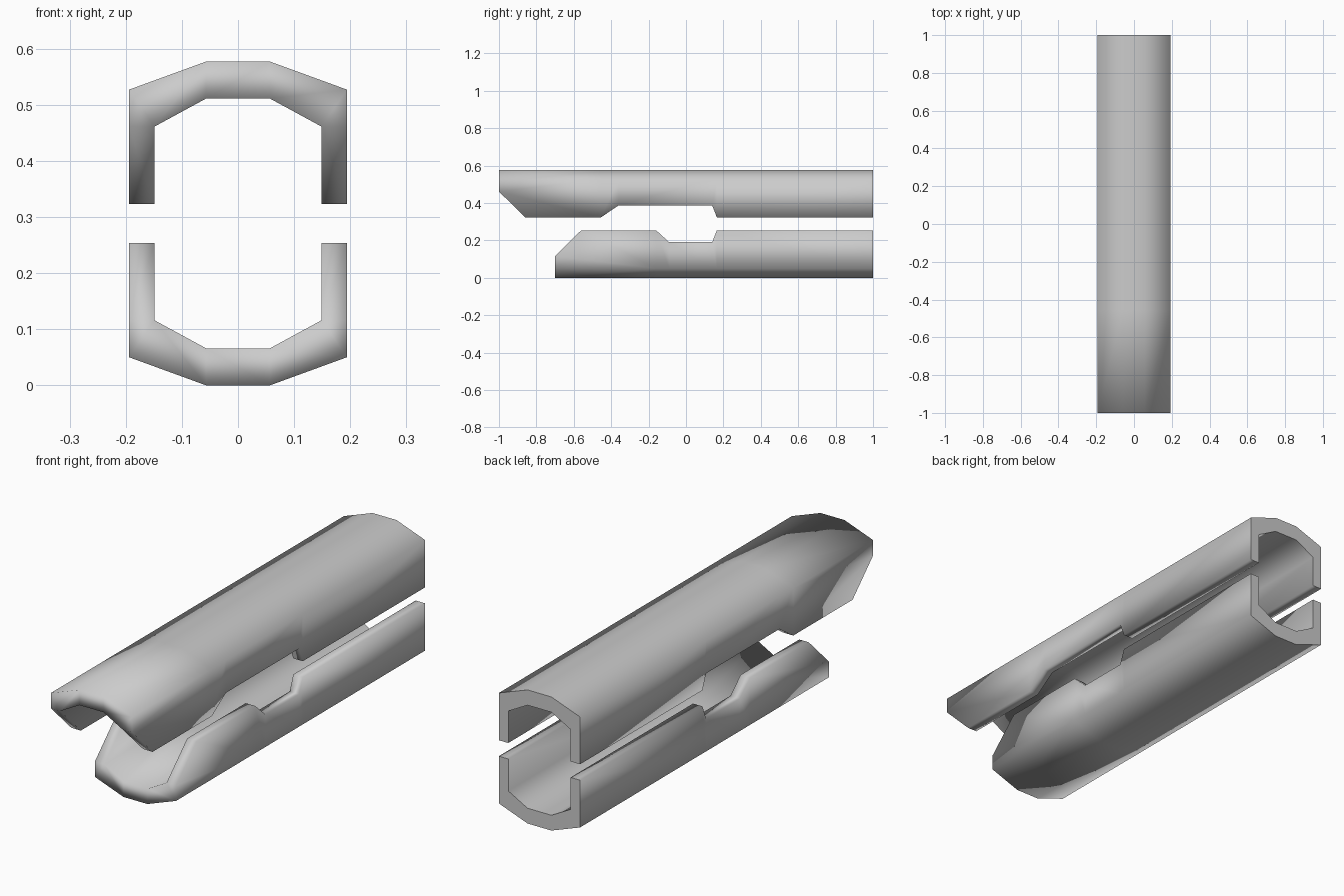
import bpy
import bmesh

if "Cube" in bpy.data.objects:
    bpy.data.objects.remove(bpy.data.objects["Cube"])

TOTAL = 0.577
# Half cross-sections measured from the closed side (x, depth); rim depth varies
OUTER = [(0.194, 0.05), (0.057, 0.0)]
INNER = [(0.149, 0.116), (0.057, 0.066)]


def wall(half, rim):
    right = [(half[0][0], rim)] + half
    return right + [(-x, z) for x, z in reversed(right)]


def shell(name, stations, flip):
    """Loft a channel along y; stations are (y, rim depth)."""
    bm = bmesh.new()
    rings = []
    for y, rim in stations:
        pts = wall(OUTER, rim) + wall(INNER, rim)[::-1]
        rings.append([bm.verts.new((x, y, TOTAL - z if flip else z)) for x, z in pts])
    n = len(rings[0])
    for a, b in zip(rings, rings[1:]):
        for i in range(n):
            j = (i + 1) % n
            bm.faces.new((a[i], a[j], b[j], b[i]))
    # End caps as strips of quads
    for r in (rings[0], rings[-1]):
        for i in range(n // 2 - 1):
            bm.faces.new((r[i], r[i + 1], r[n - 2 - i], r[n - 1 - i]))
    # The front chamfer only cuts the side walls: remove its loop elsewhere
    loop = rings[1]
    edges = [bm.edges.get((loop[i], loop[(i + 1) % n]))
             for i in range(n) if i not in (n // 2 - 1, n - 1)]
    bmesh.ops.dissolve_edges(bm, edges=edges, use_verts=True)
    bmesh.ops.remove_doubles(bm, verts=bm.verts[:], dist=1e-4)
    bmesh.ops.recalc_face_normals(bm, faces=bm.faces[:])
    # Smooth body with a crisp back end
    for f in bm.faces:
        f.smooth = True
    for e in bm.edges:
        if all(v.co.y > 0.999 for v in e.verts):
            e.smooth = False
    me = bpy.data.meshes.new(name)
    bm.to_mesh(me)
    bm.free()
    ob = bpy.data.objects.new(name, me)
    bpy.context.collection.objects.link(ob)
    return ob


# Upper shell with side notch
shell("upper_shell", [(-1, 0.116), (-0.86, 0.254), (-0.455, 0.254), (-0.36, 0.19),
                      (0.14, 0.19), (0.165, 0.254), (1, 0.254)], True)
# Lower shell, shorter at the front
shell("lower_shell", [(-0.7, 0.116), (-0.56, 0.254), (-0.16, 0.254), (-0.09, 0.19),
                      (0.14, 0.19), (0.165, 0.254), (1, 0.254)], False)
